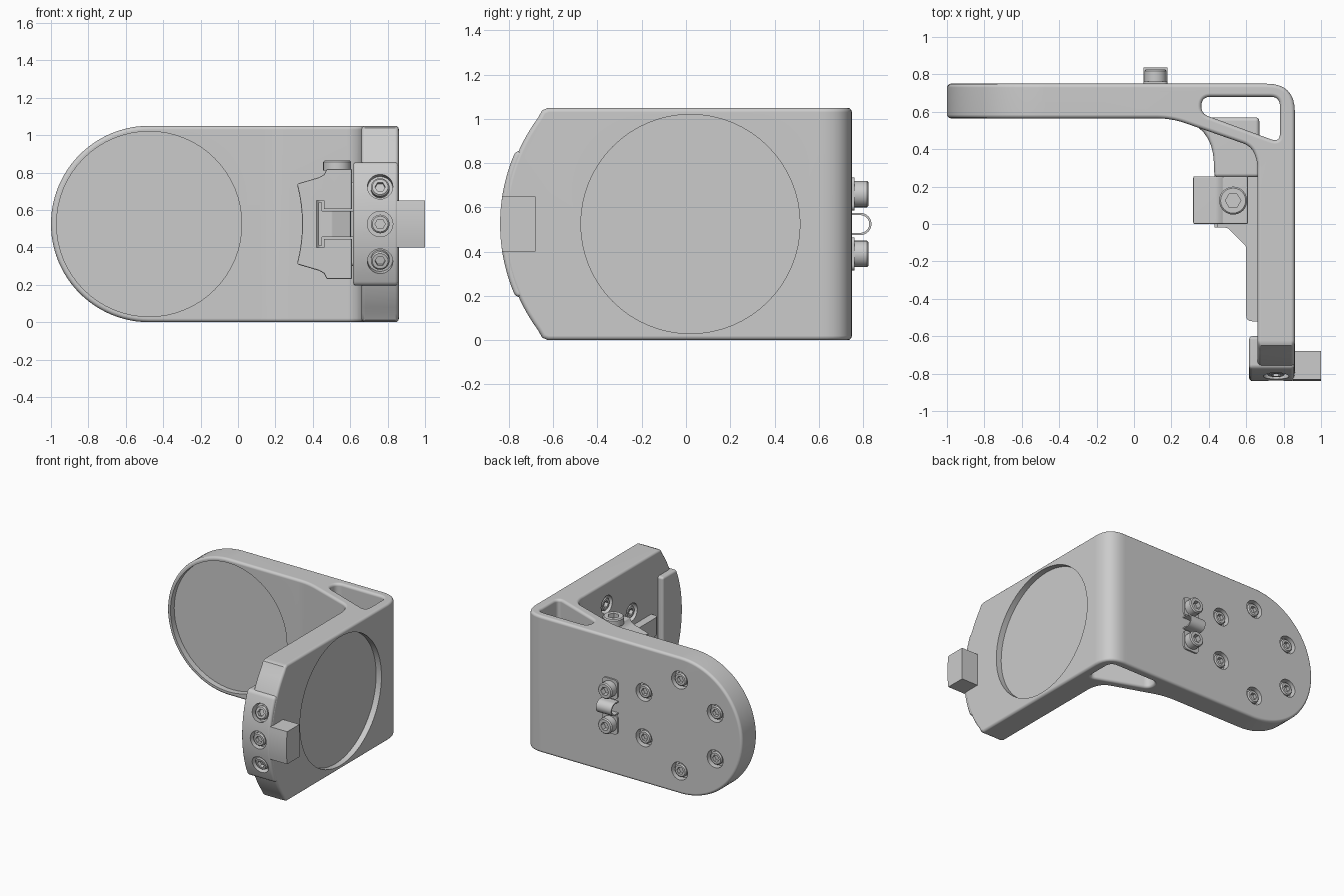
import bpy, bmesh, math
from mathutils import Vector

if "Cube" in bpy.data.objects:
    bpy.data.objects.remove(bpy.data.objects["Cube"], do_unlink=True)

MID = 0.525          # height of the plane of symmetry
grey = bpy.data.materials.new("satin grey")
grey.use_nodes = True
grey.diffuse_color = (0.6, 0.6, 0.6, 1)
grey.node_tree.nodes["Principled BSDF"].inputs["Base Color"].default_value = (0.6, 0.6, 0.6, 1)


def add_object(name, bm):
    bmesh.ops.recalc_face_normals(bm, faces=bm.faces[:])
    me = bpy.data.meshes.new(name)
    bm.to_mesh(me)
    bm.free()
    ob = bpy.data.objects.new(name, me)
    bpy.context.collection.objects.link(ob)
    return ob


def prism(name, pts, axis, lo, hi):
    """Extrude a flat outline along x, y or z."""
    place = {"x": lambda a, b, h: (h, a, b),
             "y": lambda a, b, h: (a, h, b),
             "z": lambda a, b, h: (a, b, h)}[axis]
    bm = bmesh.new()
    low = [bm.verts.new(place(a, b, lo)) for a, b in pts]
    high = [bm.verts.new(place(a, b, hi)) for a, b in pts]
    bm.faces.new(low)
    bm.faces.new(high)
    n = len(pts)
    for i in range(n):
        j = (i + 1) % n
        bm.faces.new((low[i], low[j], high[j], high[i]))
    return add_object(name, bm)


def rect(a0, a1, b0, b1):
    return [(a0, b0), (a1, b0), (a1, b1), (a0, b1)]


def fillet(corners, steps=8):
    """Round each (a, b, setback) corner of an outline."""
    out = []
    for i, (a, b, d) in enumerate(corners):
        p = Vector((a, b))
        if not d:
            out.append((a, b))
            continue
        prev = Vector(corners[i - 1][:2])
        nxt = Vector(corners[(i + 1) % len(corners)][:2])
        s = p + (prev - p).normalized() * d
        e = p + (nxt - p).normalized() * d
        for k in range(steps + 1):
            t = k / steps
            out.append(tuple(s * (1 - t) ** 2 + p * 2 * t * (1 - t) + e * t * t))
    return out


def front_arc(front, half, steps=28, radius=0.81):
    """Curved nose outline in (y, z), bottom to top."""
    out = []
    for k in range(steps + 1):
        dz = -half + 2 * half * k / steps
        out.append((front + radius - math.sqrt(radius ** 2 - dz ** 2), MID + dz))
    return out


def boolean(ob, cutter, op="DIFFERENCE"):
    m = ob.modifiers.new(op.lower(), "BOOLEAN")
    m.object, m.operation, m.solver = cutter, op, "EXACT"
    cutter.hide_render = True


def bevel(ob, width, segments=3, angle=50):
    m = ob.modifiers.new("bevel", "BEVEL")
    m.width, m.segments, m.use_clamp_overlap = width, segments, False
    m.limit_method, m.angle_limit = "ANGLE", math.radians(angle)


def finish(ob):
    """Bake the modifiers, colour and smooth the part."""
    dg = bpy.context.evaluated_depsgraph_get()
    me = bpy.data.meshes.new_from_object(ob.evaluated_get(dg))
    ob.modifiers.clear()
    ob.data = me
    me.materials.clear()
    me.materials.append(grey)
    bpy.ops.object.select_all(action="DESELECT")
    ob.select_set(True)
    bpy.context.view_layer.objects.active = ob
    bpy.ops.object.shade_smooth_by_angle(angle=math.radians(35))
    ob.modifiers.new("even shading", "WEIGHTED_NORMAL").keep_sharp = True


def lathe(bm, centre, axis, rings, sides):
    """Stack closed rings; a ring with a True flag is hexagonal."""
    quat = Vector(axis).to_track_quat("Z", "Y")
    loops = []
    for r, h, hexed in rings:
        loop = []
        for k in range(sides):
            a = 2 * math.pi * k / sides
            rr = r
            if hexed:
                rr = r * math.cos(math.pi / 6) / math.cos(a % (math.pi / 3) - math.pi / 6)
            loop.append(bm.verts.new(Vector(centre) + quat @ Vector((rr * math.cos(a), rr * math.sin(a), h))))
        loops.append(loop)
    for u, v in zip(loops, loops[1:]):
        for k in range(sides):
            j = (k + 1) % sides
            bm.faces.new((u[k], u[j], v[j], v[k]))
    bm.faces.new(loops[0])
    bm.faces.new(loops[-1])


def cap_screw(name, centre, axis, r, h, base=0.0):
    bm = bmesh.new()
    lathe(bm, centre, axis, [(r, base, False), (r, base + h - 0.008, False), (r - 0.008, base + h, False),
                             (r * 0.55, base + h, True), (r * 0.55, base + h * 0.4, True)], 24)
    finish(add_object(name, bm))


# Angled bracket: plan outline trimmed by its side outlines
bracket = prism("angled_bracket", fillet([
    (-1.1, 0.565, 0), (0.2, 0.565, 0.08), (0.63, 0.415, 0.05), (0.66, 0.33, 0.03),
    (0.66, -1, 0), (0.86, -1, 0), (0.86, 0.75, 0.15), (-1.1, 0.75, 0)]), "z", -0.1, 1.15)
round_end = [(-0.475 - MID * math.sin(math.pi * k / 48), MID + MID * math.cos(math.pi * k / 48))
             for k in range(49)]
end_trim = prism("end_trim", round_end + [(1.2, 0), (1.2, 2 * MID)], "y", -1.5, 1.5)
nose = front_arc(-0.826, 0.48)
nose_trim = prism("nose_trim", [(1, -0.2), (-0.6, -0.2), (-0.6, -0.01), (-0.65, 0.012)] + nose +
                  [(-0.65, 1.038), (-0.6, 1.06), (-0.6, 1.25), (1, 1.25)], "x", -1.5, 1.5)
window = prism("window_cutter", fillet([(0.36, 0.68, 0.05), (0.78, 0.68, 0.05),
                                        (0.78, 0.435, 0.05), (0.36, 0.59, 0.04)]), "z", -0.2, 1.3)
boolean(bracket, end_trim, "INTERSECT")
boolean(bracket, nose_trim, "INTERSECT")
boolean(bracket, window)
bevel(bracket, 0.02)

# Clamp pad wrapped over the nose of the arm
clamp = prism("nose_clamp", [(-0.6, 0.195)] + front_arc(-0.84, 0.33) + [(-0.6, 0.855)], "x", 0.615, 0.857)
bevel(clamp, 0.018)

# Screw positions: a ring of six on each plate, three on the nose
seats = []
for k in range(6):
    a = math.radians(30 + 60 * k)
    u, w = 0.35 * math.cos(a), MID + 0.35 * math.sin(a)
    seats.append(("plate_screw", (-0.47 + u, 0.75, w), (0, 1, 0)))
    seats.append(("arm_screw", (0.66, 0.02 + u, w), (-1, 0, 0)))
for s in (-1, 0, 1):
    a = s * math.asin(0.2 / 0.81)
    d = (0, -math.cos(a), math.sin(a))
    seats.append(("nose_screw", (0.76, -0.03 + 0.81 * d[1], MID + 0.81 * d[2]), d))

# Shallow round recesses and screw counterbores
bm = bmesh.new()
for c, d in (((-0.475, 0.565, MID), (0, -1, 0)), ((0.86, 0.02, MID), (1, 0, 0))):
    lathe(bm, c, d, [(0.495, -0.045, False), (0.495, 0.05, False)], 64)
for _, c, d in seats:
    lathe(bm, c, d, [(0.068, -0.05, False), (0.068, 0.04, False)], 32)
bores = add_object("bore_cutter", bm)
boolean(bracket, bores)
boolean(clamp, bores)
finish(bracket)
finish(clamp)
for name, c, d in seats:
    cap_screw(name, c, d, 0.05, 0.045, -0.052)

# Side tab on the nose
finish(prism("side_tab", [(-0.68, 0.4)] + front_arc(-0.84, 0.125, 8) + [(-0.68, 0.65)], "x", 0.85, 1.0))

# Corner web inside the bend
web = prism("corner_web", fillet([(0.2, 0.57, 0), (0.42, 0.53, 0.2), (0.43, 0.25, 0),
                                  (0.67, 0.25, 0), (0.67, 0.57, 0)]), "z", 0.3, 0.75)
bevel(web, 0.02)
finish(web)

# Rail along the arm with a flared edge
rail = prism("rail", fillet([(0.43, 0.3, 0), (0.43, -0.02, 0.01), (0.5, -0.02, 0.01), (0.6, -0.12, 0.01),
                             (0.6, -0.52, 0.03), (0.67, -0.52, 0), (0.67, 0.3, 0)], 4), "z", 0.455, 0.595)
finish(rail)
finish(prism("rail_flange", rect(0.43, 0.45, 0.41, 0.64), "y", -0.02, 0.3))

# Sliding jaw with a concave face, slotted for the rail
upper = [(0.61, 0.3), (0.61, 0.28), (0.48, 0.28), (0.45, 0.25), (0.43, 0.225), (0.32, 0.2)]
upper = [(0.61, 0.295), (0.475, 0.295), (0.46, 0.265), (0.435, 0.25), (0.315, 0.215)]
concave = [(0.315 + 0.028 * (1 - (s / 4) ** 2), 0.215 * -s / 4) for s in range(-3, 4)]
outline = upper + concave + [(a, -b) for a, b in reversed(upper)]
jaw = prism("sliding_jaw", [(a, MID + b) for a, b in outline], "y", 0.0, 0.255)
half_slot = [(0.65, 0.08), (0.46, 0.08), (0.46, 0.125), (0.42, 0.125)]
slot = prism("slot_cutter", [(a, MID + b) for a, b in half_slot] +
             [(a, MID - b) for a, b in reversed(half_slot)], "y", -0.1, 0.4)
bevel(jaw, 0.008, 2)
boolean(jaw, slot)
finish(jaw)
cap_screw("jaw_screw", (0.53, 0.125, 0.81), (0, 0, 1), 0.075, 0.055)

# Cable clip: two feet, a loop and two screws
for s in (-1, 1):
    z = MID + s * 0.135
    foot = prism("clip_foot", fillet([(0.05, z - 0.075, 0.03), (0.18, z - 0.075, 0.03),
                                      (0.18, z + 0.075, 0.03), (0.05, z + 0.075, 0.03)]), "y", 0.745, 0.762)
    finish(foot)
    cap_screw("clip_screw", (0.115, 0.76, z), (0, 1, 0), 0.06, 0.065)
loop = []
for r, order in ((0.05, 1), (0.04, -1)):
    side = [(0.745, MID - r)]
    side += [(0.788 + r * math.cos(t), MID + r * math.sin(t))
             for t in [math.pi * (k / 16 - 0.5) for k in range(17)]]
    side += [(0.745, MID + r)]
    loop += side[::order]
finish(prism("clip_loop", loop, "x", 0.05, 0.18))

# The cutters are no longer needed
for cutter in (end_trim, nose_trim, window, bores, slot):
    bpy.data.objects.remove(cutter, do_unlink=True)
